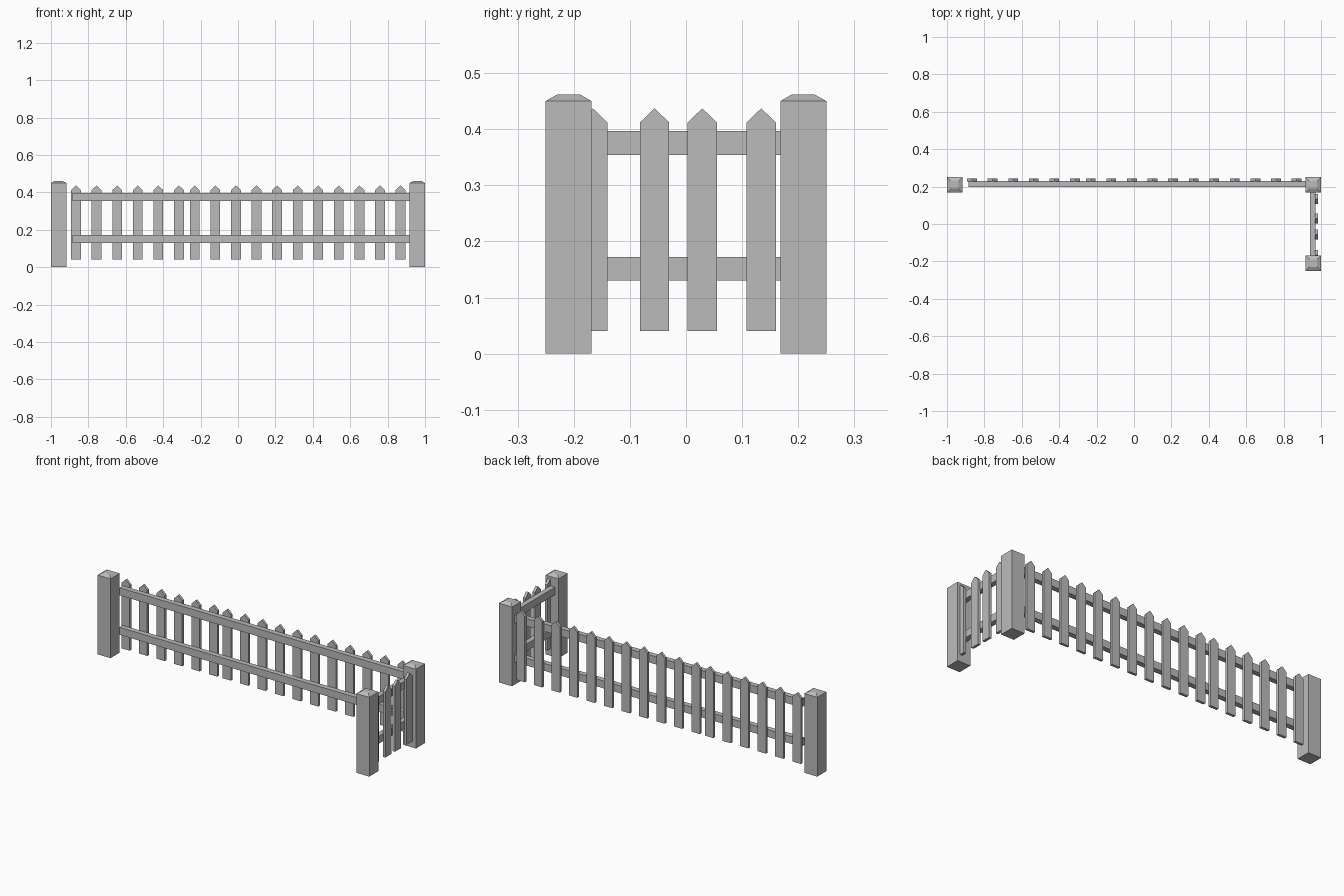
import bpy
import bmesh
from mathutils import Matrix

if "Cube" in bpy.data.objects:
    bpy.data.objects.remove(bpy.data.objects["Cube"], do_unlink=True)

grey = bpy.data.materials.new("plain grey")
grey.use_nodes = True
grey.diffuse_color = (0.5, 0.5, 0.5, 1)
grey.node_tree.nodes["Principled BSDF"].inputs["Base Color"].default_value = (0.5, 0.5, 0.5, 1)


def finish(name, bm):
    bmesh.ops.recalc_face_normals(bm, faces=bm.faces[:])
    mesh = bpy.data.meshes.new(name)
    bm.to_mesh(mesh)
    bm.free()
    mesh.materials.append(grey)
    obj = bpy.data.objects.new(name, mesh)
    bpy.context.collection.objects.link(obj)
    return obj


def box(name, x, y, z):
    """Box from (low, high) ranges on each axis."""
    bm = bmesh.new()
    bmesh.ops.create_cube(bm, size=1)
    for v in bm.verts:
        v.co = [r[0] if c < 0 else r[1] for c, r in zip(v.co, (x, y, z))]
    return finish(name, bm)


def post(name, x, y, half=0.041):
    """Square post with a flat-topped pyramid cap."""
    bm = bmesh.new()
    rings = []
    for h, z in ((half, 0), (half, 0.45), (0.02, 0.462)):
        rings.append([bm.verts.new((x + h * a, y + h * b, z))
                      for a, b in ((-1, -1), (1, -1), (1, 1), (-1, 1))])
    for low, high in zip(rings, rings[1:]):
        for i in range(4):
            j = (i + 1) % 4
            bm.faces.new((low[i], low[j], high[j], high[i]))
    bm.faces.new(rings[0])
    bm.faces.new(rings[-1])
    return finish(name, bm)


def picket(name, along, near, far, side=False):
    """Pointed board; a side picket runs along y instead of x."""
    bm = bmesh.new()
    w = 0.026
    profile = ((-w, 0.04), (w, 0.04), (w, 0.412), (0, 0.437), (-w, 0.412))
    face = bm.faces.new([bm.verts.new((along + u, near, z)) for u, z in profile])
    ext = bmesh.ops.extrude_face_region(bm, geom=[face])
    for v in ext["geom"]:
        if isinstance(v, bmesh.types.BMVert):
            v.co.y = far
    if side:
        swap = Matrix(((0, 1, 0), (1, 0, 0), (0, 0, 1)))
        bmesh.ops.transform(bm, matrix=swap.to_4x4(), verts=bm.verts[:])
    return finish(name, bm)


# Posts
post("left_end_post", -0.959, 0.209)
post("corner_post", 0.959, 0.209)
post("front_end_post", 0.959, -0.209)

# Rails
for level, z in (("lower", (0.13, 0.172)), ("upper", (0.354, 0.397))):
    box(level + "_long_rail", (-0.885, 0.92), (0.199, 0.229), z)
    box(level + "_side_rail", (0.941, 0.97), (-0.17, 0.17), z)

# Long run of pickets, in two evenly spaced groups
centres = [-0.866 + 0.11 * i for i in range(6)] + [-0.231 + 0.11 * i for i in range(11)]
for i, x in enumerate(centres):
    picket(f"long_picket_{i + 1}", x, 0.228, 0.243)

# Short side run of pickets
for i, y in enumerate((-0.166, -0.056, 0.029, 0.134)):
    picket(f"side_picket_{i + 1}", y, 0.969, 0.984, side=True)
